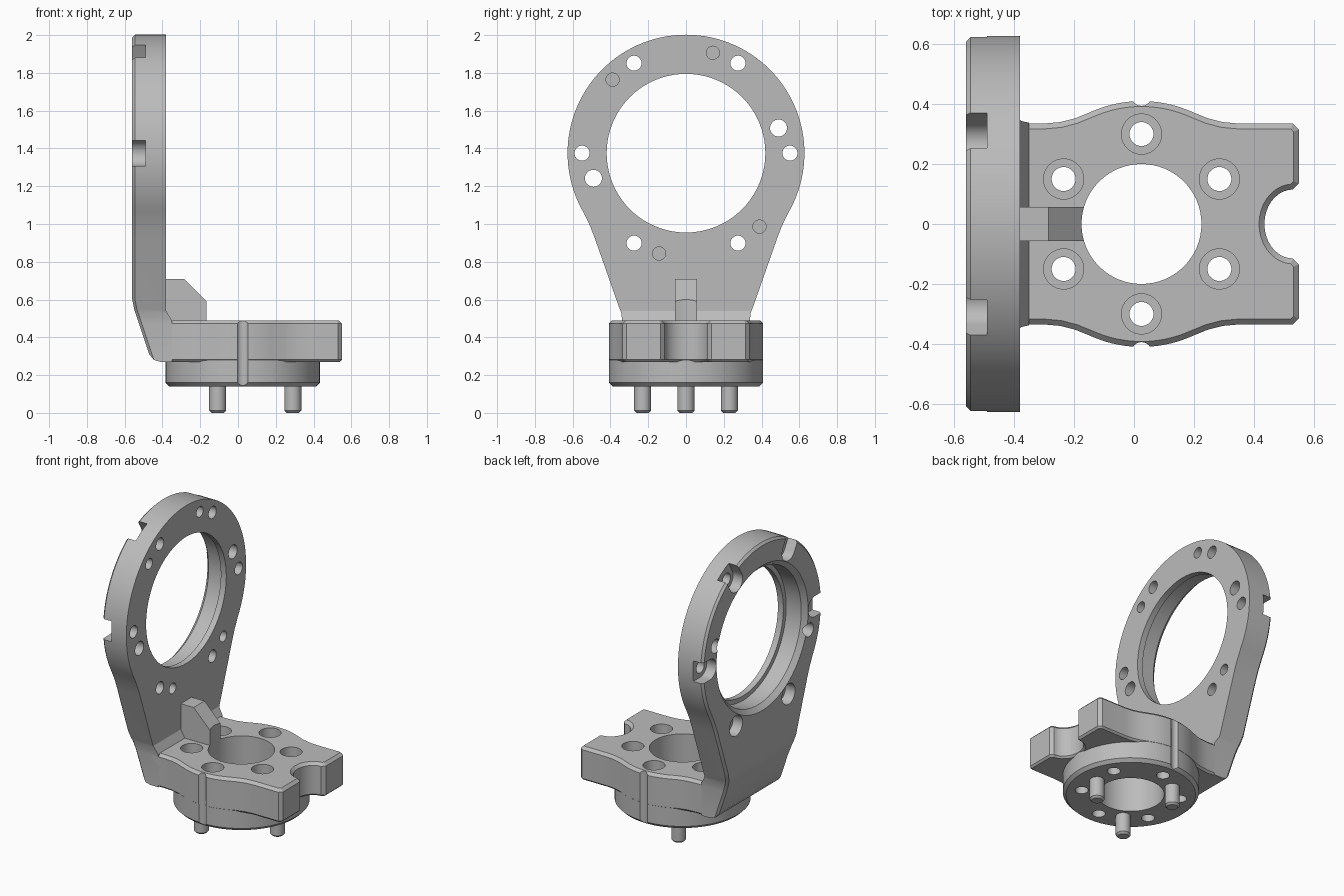
import bpy, bmesh, math
from mathutils import Vector, Matrix

if "Cube" in bpy.data.objects:
    bpy.data.objects.remove(bpy.data.objects["Cube"], do_unlink=True)

grey = bpy.data.materials.new("machined grey")
grey.use_nodes = True
grey.diffuse_color = (0.5, 0.5, 0.5, 1)
grey.node_tree.nodes["Principled BSDF"].inputs["Base Color"].default_value = (0.5, 0.5, 0.5, 1)


def finish(name, bm):
    bmesh.ops.recalc_face_normals(bm, faces=bm.faces)
    mesh = bpy.data.meshes.new(name)
    bm.to_mesh(mesh)
    bm.free()
    mesh.materials.append(grey)
    obj = bpy.data.objects.new(name, mesh)
    bpy.context.scene.collection.objects.link(obj)
    return obj


def bevel(bm, edges, size):
    bmesh.ops.bevel(bm, geom=edges, offset=size, offset_type='OFFSET', segments=1,
                    affect='EDGES', clamp_overlap=True)


def prism(name, pts, axis, lo, hi, top=0, bottom=0):
    """Extrude a 2D outline along an axis, with optional end chamfers."""
    def place(p, t):
        c = list(p)
        c.insert("xyz".index(axis), t)
        return Vector(c)
    bm = bmesh.new()
    low = [bm.verts.new(place(p, lo)) for p in pts]
    high = [bm.verts.new(place(p, hi)) for p in pts]
    n = len(pts)
    f_low, f_high = bm.faces.new(low), bm.faces.new(high)
    for i in range(n):
        j = (i + 1) % n
        bm.faces.new((low[i], low[j], high[j], high[i]))
    bmesh.ops.recalc_face_normals(bm, faces=bm.faces)
    if top:
        bevel(bm, list(f_high.edges), top)
    if bottom:
        bevel(bm, list(f_low.edges), bottom)
    return finish(name, bm)


def arc(cx, cy, r, a0, a1, n):
    return [(cx + r * math.cos(math.radians(a0 + (a1 - a0) * i / n)),
             cy + r * math.sin(math.radians(a0 + (a1 - a0) * i / n))) for i in range(n + 1)]


def disc(name, axis, centre, r, lo, hi, r2=None, n=32):
    """Cylinder or cone along x or z, r at lo and r2 at hi."""
    bm = bmesh.new()
    bmesh.ops.create_cone(bm, cap_ends=True, segments=n, radius1=r,
                          radius2=r if r2 is None else r2, depth=hi - lo)
    mid = (lo + hi) / 2
    if axis == 'x':
        bm.transform(Matrix.Translation((mid, *centre)) @ Matrix.Rotation(math.pi / 2, 4, 'Y'))
    else:
        bm.transform(Matrix.Translation((*centre, mid)))
    return finish(name, bm)


def cut(obj, cutter, mode='DIFFERENCE'):
    cutter.hide_render = True
    mod = obj.modifiers.new("cut", 'BOOLEAN')
    mod.operation, mod.solver, mod.object = mode, 'EXACT', cutter
    bpy.context.view_layer.objects.active = obj
    bpy.ops.object.modifier_apply(modifier=mod.name)
    bpy.data.objects.remove(cutter, do_unlink=True)


def polar(cx, cy, r, deg):
    return (cx + r * math.cos(math.radians(deg)), cy + r * math.sin(math.radians(deg)))


RZ = 1.375   # ring centre height
CX = 0.025   # base centre
BACK, FACE = -0.56, -0.38

# Upright ring plate: ring-and-neck outline trimmed by the bent side profile
neck = [(0.508, 0.99), (0.483, 0.925), (0.36, 0.575), (0.343, 0.53), (0.335, 0.47), (0.335, 0.27)]
outline = arc(0, RZ, 0.627, -30, 210, 80) + [(-y, z) for y, z in neck] + neck[::-1]
plate = prism("ring_plate", outline, 'x', -0.7, -0.2)
side = [(BACK, 2.1), (FACE, 2.1), (FACE, 0.54), (-0.35, 0.49), (-0.35, 0.27), (-0.41, 0.27),
        (-0.445, 0.28), (-0.47, 0.31), (-0.55, 0.55), (BACK, 0.6)]
cut(plate, prism("side_trim", side, 'y', -0.8, 0.8), 'INTERSECT')

# Chamfer along the rear rim of the plate
bm = bmesh.new()
bm.from_mesh(plate.data)
rim = []
for e in bm.edges:
    if len(e.link_faces) == 2:
        a, b = sorted((f.normal for f in e.link_faces), key=lambda v: v.x)
        if a.x < -0.8 and abs(b.x) < 0.05 and (abs(b.y) > 0.05 or b.z > 0.5):
            rim.append(e)
bevel(bm, rim, 0.025)
bm.to_mesh(plate.data)
bm.free()

# Stepped central opening
cut(plate, disc("c", 'x', (0, RZ), 0.42, -0.8, 0, n=80))
cut(plate, disc("c", 'x', (0, RZ), 0.45, -0.8, -0.42, n=80))
cut(plate, disc("c", 'x', (0, RZ), 0.5, BACK - 0.02, BACK + 0.03, 0.45, n=80))

# Six screw holes with rear recesses, the upper four open to the rim
for deg in range(0, 360, 60):
    c = polar(0, RZ, 0.55, deg)
    cut(plate, disc("c", 'x', c, 0.04, -0.8, 0))
    if deg <= 180:
        slot = arc(*c, 0.068, deg + 90, deg + 270, 16)
        out = polar(0, 0, 0.2, deg)
        slot += [(slot[-1][0] + out[0], slot[-1][1] + out[1]),
                 (slot[0][0] + out[0], slot[0][1] + out[1])]
        cut(plate, prism("c", slot, 'x', -0.8, -0.49))
    else:
        cut(plate, disc("c", 'x', c, 0.068, -0.8, -0.49))

# Dowel holes, blind front holes and blind rear holes
for s in (1, -1):
    cut(plate, disc("c", 'x', (s * 0.49, RZ + s * 0.133), 0.045, -0.8, 0))
    cut(plate, disc("c", 'x', (s * 0.23, 0.715), 0.022, -0.8, -0.46, n=20))
for deg in (75, 135, 255, 315):
    cut(plate, disc("c", 'x', polar(0, RZ, 0.55, deg), 0.035, -0.47, 0))

# Platform with rounded waist and forked end
half = [(-0.4, 0.335), (-0.3, 0.335), (-0.245, 0.34), (-0.195, 0.353)]
half += arc(CX, 0, 0.41, 112, 68, 16)
half += [(0.245, 0.353), (0.295, 0.34), (0.35, 0.335), (0.53, 0.335), (0.55, 0.315),
         (0.55, 0.135), (0.53, 0.115)]
fork = [(0.53 - 0.095 * math.cos(math.radians(a)), 0.115 * math.sin(math.radians(a)))
        for a in range(80, -81, -10)]
shape = half + fork + [(x, -y) for x, y in half[::-1]]
platform = prism("platform", shape, 'z', 0.27, 0.49, top=0.018, bottom=0.012)

# Round base flange below
base = prism("base_flange", arc(CX, 0, 0.409, 0, 354, 59), 'z', 0.14, 0.31, bottom=0.02)

# Gusset between platform and plate
gusset = prism("gusset", [(-0.4, 0.45), (-0.4, 0.71), (-0.285, 0.71), (-0.165, 0.59), (-0.165, 0.45)],
               'y', -0.057, 0.057)

# Centre bore, bolt circle and side grooves
for part in (platform, base, gusset):
    cut(part, disc("c", 'z', (CX, 0), 0.2, -0.5, 1, n=64))
for part in (platform, base):
    for deg in range(30, 390, 60):
        cut(part, disc("c", 'z', polar(CX, 0, 0.3, deg), 0.04, -0.5, 1))
    for s in (1, -1):
        cut(part, disc("c", 'z', (CX, s * 0.428), 0.034, -0.5, 1, n=24))
for deg in range(30, 390, 60):
    cut(platform, disc("c", 'z', polar(CX, 0, 0.3, deg), 0.067, 0.36, 1))

# Threaded holes in the fork tips
for s in (1, -1):
    cut(platform, disc("c", 'x', (s * 0.225, 0.38), 0.03, 0.4, 0.7, n=20))

# Locating pins
parts = [plate, platform, base, gusset]
for i, deg in enumerate((0, 120, 240)):
    parts.append(prism("locating_pin_%d" % (i + 1), arc(*polar(CX, 0, 0.265, deg), 0.045, 0, 345, 23),
                       'z', 0, 0.2, bottom=0.012))

bpy.ops.object.select_all(action='DESELECT')
for p in parts:
    p.select_set(True)
bpy.context.view_layer.objects.active = plate
bpy.ops.object.shade_smooth_by_angle(angle=math.radians(25))
